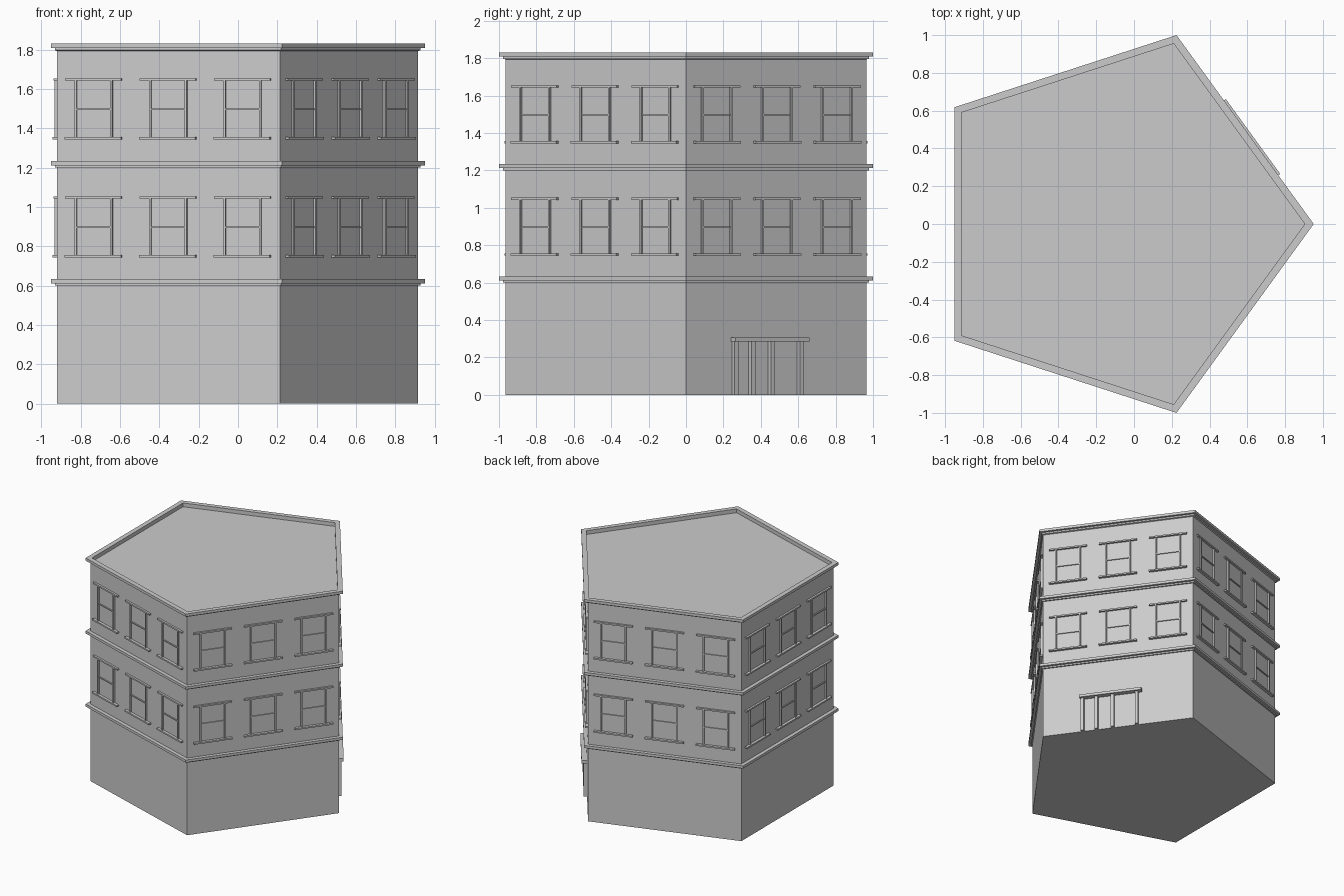
import bpy
import bmesh
from math import cos, sin, pi, radians
from mathutils import Matrix, Vector

cube = bpy.data.objects.get("Cube")
if cube:
    bpy.data.objects.remove(cube, do_unlink=True)

SIDES = 5
CENTRE_X = -0.1            # the corner at +x is nearer the centre than the flat side
WALL_R, TRIM_R, STEP_R, RIM_R = 1.0147, 1.0515, 1.028, 1.004
APOTHEM = WALL_R * cos(pi / SIDES)
EDGE = 2 * WALL_R * sin(pi / SIDES)
ROOF_Z = 1.8

stone = bpy.data.materials.new("grey stone")
stone.use_nodes = True
grey = (0.6, 0.6, 0.6, 1)
stone.diffuse_color = grey
stone.node_tree.nodes["Principled BSDF"].inputs["Base Color"].default_value = grey


def mesh_from(bm, name):
    bmesh.ops.recalc_face_normals(bm, faces=bm.faces)
    mesh = bpy.data.meshes.new(name)
    bm.to_mesh(mesh)
    bm.free()
    mesh.materials.append(stone)
    return mesh


def place(mesh, name, matrix=None):
    obj = bpy.data.objects.new(name, mesh)
    bpy.context.collection.objects.link(obj)
    if matrix:
        obj.matrix_world = matrix
    return obj


def pentagon_sweep(name, profile, closed):
    """Carry an (r, z) profile around the five corners; cap it if it is open."""
    bm = bmesh.new()
    rings = []
    for r, z in profile:
        rings.append([bm.verts.new((CENTRE_X + r * cos(2 * pi * k / SIDES),
                                    r * sin(2 * pi * k / SIDES), z))
                      for k in range(SIDES)])
    pairs = list(zip(rings, rings[1:]))
    if closed:
        pairs.append((rings[-1], rings[0]))
    else:
        bm.faces.new(rings[0])
        bm.faces.new(rings[-1])
    for a, b in pairs:
        for k in range(SIDES):
            n = (k + 1) % SIDES
            bm.faces.new((a[k], a[n], b[n], b[k]))
    return place(mesh_from(bm, name), name)


def add_box(bm, x0, x1, z0, z1, depth):
    """Box on a wall: x along the wall, -y outwards, slightly set into the wall."""
    back = 0.005
    size = Vector((x1 - x0, depth + back, z1 - z0))
    mid = Vector(((x0 + x1) / 2, (back - depth) / 2, (z0 + z1) / 2))
    bmesh.ops.create_cube(bm, size=1,
                          matrix=Matrix.Translation(mid) @ Matrix.Diagonal(size).to_4x4())


def wall_matrix(k, along, z):
    """Frame on wall k, measured from its first corner."""
    turn = Matrix.Rotation(radians(36 + 72 * k + 90), 4, 'Z')
    return (Matrix.Translation((CENTRE_X, 0, 0)) @ turn
            @ Matrix.Translation((along - EDGE / 2, -APOTHEM, z)))


# Main walls with the flat roof
pentagon_sweep("walls", [(WALL_R, 0), (WALL_R, ROOF_Z)], False)

# Stepped string courses between floors
for i, z in enumerate((0.6, 1.2)):
    pentagon_sweep(f"string_course_{i + 1}",
                   [(RIM_R, z), (STEP_R, z), (STEP_R, z + 0.012), (TRIM_R, z + 0.012),
                    (TRIM_R, z + 0.033), (RIM_R, z + 0.033)], True)

# Roof cornice with its raised rim
pentagon_sweep("roof_cornice",
               [(RIM_R, 1.79), (STEP_R, 1.797), (STEP_R, 1.809), (TRIM_R, 1.809),
                (TRIM_R, 1.831), (RIM_R, 1.831)], True)

# Window frame: sill, lintel, jambs and middle rail
bm = bmesh.new()
add_box(bm, -0.15, 0.15, -0.006, 0.006, 0.022)
add_box(bm, -0.15, 0.15, 0.292, 0.304, 0.016)
for s in (-1, 1):
    add_box(bm, min(s * 0.09, s * 0.101), max(s * 0.09, s * 0.101), 0.006, 0.292, 0.012)
add_box(bm, -0.09, 0.09, 0.143, 0.151, 0.008)
window = mesh_from(bm, "window_frame")

for k in range(SIDES):
    for floor, z in enumerate((0.75, 1.35)):
        for col in range(3):
            place(window, f"window_{k + 1}_{floor + 1}_{col + 1}",
                  wall_matrix(k, EDGE * (col + 0.5) / 3, z))

# Entrance: four posts under a flat lintel
bm = bmesh.new()
add_box(bm, 0.297, 0.787, 0.286, 0.308, 0.042)
for x in (0.316, 0.427, 0.555, 0.747):
    add_box(bm, x - 0.0125, x + 0.0125, 0, 0.286, 0.025)
place(mesh_from(bm, "entrance"), "entrance", wall_matrix(0, 0, 0))
